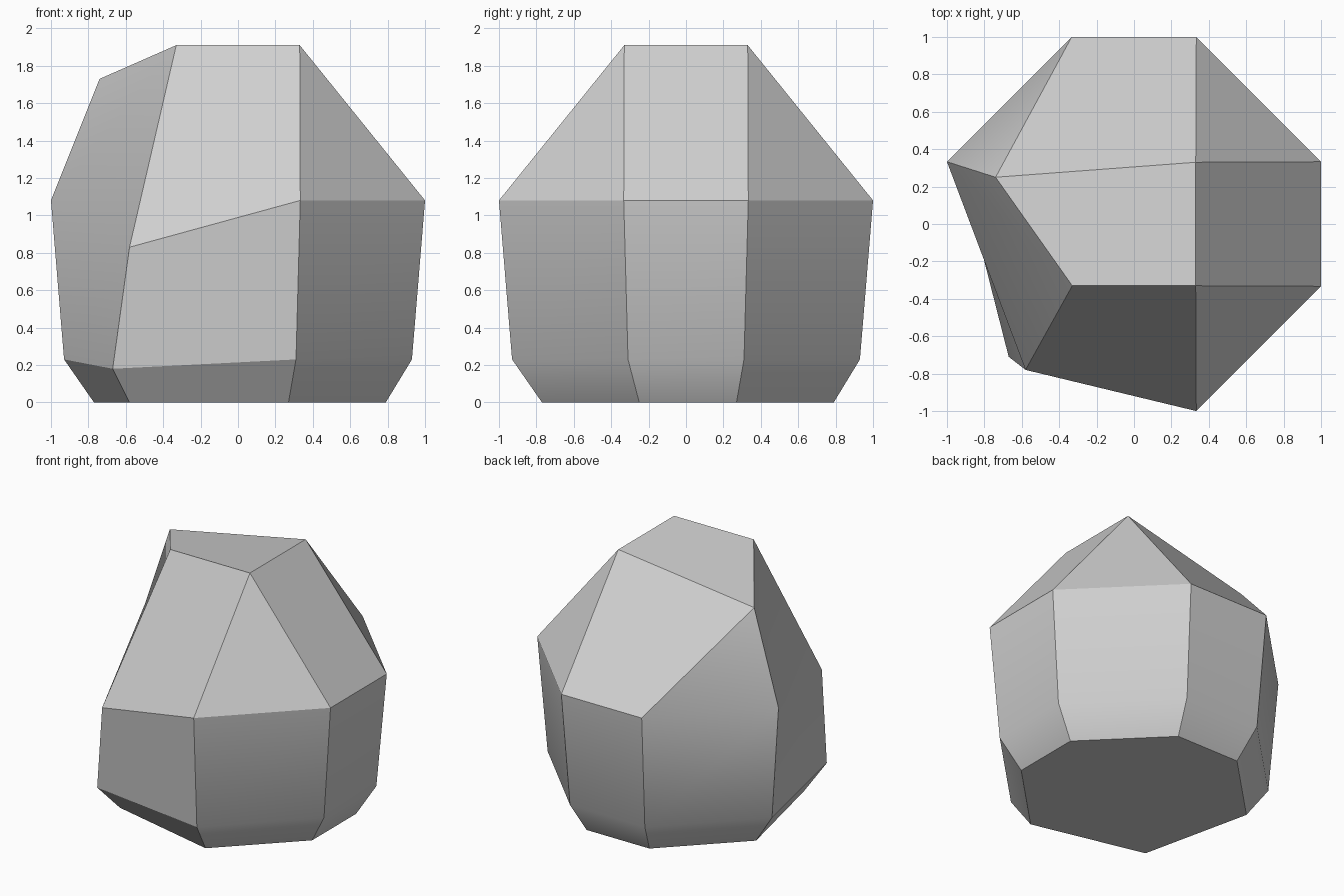
import bpy
import bmesh
import math

# Remove the default cube
cube = bpy.data.objects.get("Cube")
if cube:
    bpy.data.objects.remove(cube, do_unlink=True)

# Stone material
stone = bpy.data.materials.new("stone grey")
stone.use_nodes = True
grey = (0.62, 0.62, 0.62, 1)
stone.diffuse_color = grey
bsdf = stone.node_tree.nodes["Principled BSDF"]
bsdf.inputs["Base Color"].default_value = grey
bsdf.inputs["Roughness"].default_value = 0.9

bm = bmesh.new()


def ring(reach, half, z, chipped, shift=0.0):
    """Chamfered square ring whose front right corner is one chipped point."""
    r, h = reach, half
    corners = [(h, -r), (r, -h), (r, h), (h, r), (-h, r), (-r, h)]
    verts = [bm.verts.new((x + shift, y + shift, z)) for x, y in corners]
    return verts + [bm.verts.new(chipped)]


# Body rings from the ground up to the widest level
rings = [
    ring(0.78, 0.26, 0.0, (-0.58, -0.57, 0.0), 0.01),
    ring(0.93, 0.31, 0.23, (-0.67, -0.71, 0.18)),
    ring(1.0, 0.333, 1.08, (-0.58, -0.78, 0.83)),
]
bm.faces.new(rings[0][::-1])
for low, high in zip(rings, rings[1:]):
    for i in range(len(low)):
        j = (i + 1) % len(low)
        bm.faces.new((low[i], low[j], high[j], high[i]))

# Crown: four top points, one of them pulled down and out
m = rings[-1]
t = [bm.verts.new(p) for p in ((0.33, -0.33, 1.91), (0.33, 0.33, 1.91),
                               (-0.74, 0.25, 1.73), (-0.33, -0.33, 1.91))]
for face in ((m[0], m[1], t[0]), (m[1], m[2], t[1], t[0]),
             (m[2], m[3], t[1]), (m[3], m[4], t[2], t[1]),
             (m[4], m[5], t[2]), (m[5], m[6], t[3], t[2]),
             (m[6], m[0], t[0], t[3]), t):
    bm.faces.new(face)
bmesh.ops.recalc_face_normals(bm, faces=bm.faces)

# Rock object
mesh = bpy.data.meshes.new("rock")
bm.to_mesh(mesh)
bm.free()
mesh.materials.append(stone)
rock = bpy.data.objects.new("rock", mesh)
bpy.context.collection.objects.link(rock)

# Smooth the gentle bends, keep the facet edges sharp
bpy.ops.object.select_all(action="DESELECT")
rock.select_set(True)
bpy.context.view_layer.objects.active = rock
bpy.ops.object.shade_smooth_by_angle(angle=math.radians(29))
